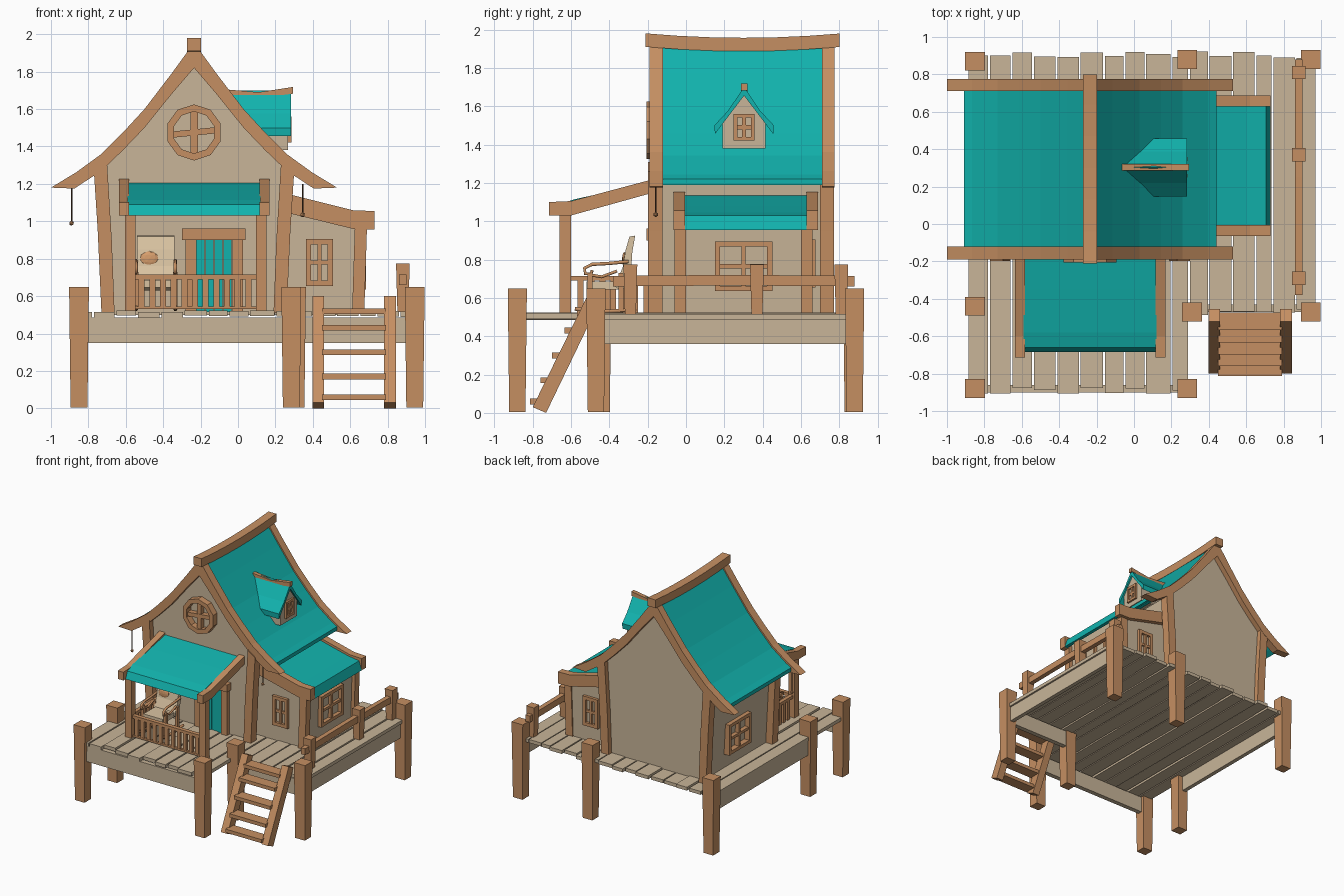
import bpy, bmesh, math, random
from mathutils import Vector

if "Cube" in bpy.data.objects:
    bpy.data.objects.remove(bpy.data.objects["Cube"])
random.seed(4)


def material(name, rgb):
    m = bpy.data.materials.new(name)
    m.diffuse_color = (*rgb, 1)
    m.use_nodes = True
    m.node_tree.nodes["Principled BSDF"].inputs["Base Color"].default_value = m.diffuse_color
    return m


WOOD = material("warm wood", (0.56, 0.275, 0.122))
BEIGE = material("pale plaster and planks", (0.58, 0.46, 0.315))
TEAL = material("teal", (0.006, 0.45, 0.42))
CREAM = material("cream cloth", (0.70, 0.55, 0.36))
PATCH = material("orange patch", (0.68, 0.34, 0.15))
IRON = material("dark iron", (0.08, 0.04, 0.02))
CX = -0.235                                     # house centre line


def finish(name, bm, mat):
    bmesh.ops.recalc_face_normals(bm, faces=bm.faces)
    me = bpy.data.meshes.new(name)
    bm.to_mesh(me)
    bm.free()
    me.materials.append(mat)
    ob = bpy.data.objects.new(name, me)
    bpy.context.collection.objects.link(ob)
    return ob


def prism(name, pts, axis, lo, hi, mat):
    """Extrude a profile: (x,z) along 'y' or (y,z) along 'x'."""
    bm = bmesh.new()
    def at(p, d):
        return (p[0], d, p[1]) if axis == 'y' else (d, p[0], p[1])
    a = [bm.verts.new(at(p, lo)) for p in pts]
    b = [bm.verts.new(at(p, hi)) for p in pts]
    bm.faces.new(a)
    bm.faces.new(b)
    n = len(pts)
    for i in range(n):
        bm.faces.new((a[i], a[(i + 1) % n], b[(i + 1) % n], b[i]))
    return finish(name, bm, mat)


def box(name, x0, x1, y0, y1, z0, z1, mat, taper=1.0):
    bm = bmesh.new()
    bmesh.ops.create_cube(bm, size=1)
    for v in bm.verts:
        k = taper if v.co.z < 0 else 1
        v.co = ((x0 + x1) / 2 + v.co.x * k * (x1 - x0), (y0 + y1) / 2 + v.co.y * k * (y1 - y0),
                (z0 + z1) / 2 + v.co.z * (z1 - z0))
    return finish(name, bm, mat)


def tube(name, pts, r, mat):
    cu = bpy.data.curves.new(name, 'CURVE')
    cu.dimensions = '3D'
    cu.bevel_depth, cu.bevel_resolution, cu.use_fill_caps = r, 1, True
    sp = cu.splines.new('POLY')
    sp.points.add(len(pts) - 1)
    for p, co in zip(sp.points, pts):
        p.co = (*co, 1)
    cu.materials.append(mat)
    bpy.context.collection.objects.link(bpy.data.objects.new(name, cu))


def window(name, axis, u, z, w, h, d0, d1, t=0.028):
    """Frame with cross bars; u runs along the wall, d0..d1 is its depth."""
    def part(n, ua, ub, za, zb, e=0.0):
        if axis == 'y':
            box(name + n, ua, ub, d0 + e, d1 - e, za, zb, WOOD)
        else:
            box(name + n, d0 + e, d1 - e, ua, ub, za, zb, WOOD)
    for s in (-1, 1):
        c = u + s * (w - t) / 2
        part("_jamb", c - t / 2, c + t / 2, z - h / 2, z + h / 2)
        c = z + s * (h - t) / 2
        part("_rail", u - w / 2, u + w / 2, c - t / 2, c + t / 2, 0.002)
    part("_mullion", u - 0.011, u + 0.011, z - h / 2, z + h / 2, 0.006)
    part("_crossbar", u - w / 2, u + w / 2, z - 0.011, z + 0.011, 0.008)


# deck planks (L-shaped) with uneven ends
edges = [-.89, -.775, -.655, -.54, -.415, -.29, -.16, -.05, .06, .2, .295, .4, .525, .65, .74, .865, .975]
for a, b in zip(edges, edges[1:]):
    j = lambda: random.uniform(-.02, .02)
    front = -0.89 if b < 0.3 else -0.47
    z = 0.505 + random.uniform(-.006, .006)
    box("deck_plank", a + .005, b - .005, front + j(), 0.905 + j(), z - .015, z + .014, BEIGE)
# deck edge beams
box("front_beam", -.85, .24, -.90, -.86, .35, .485, BEIGE)
box("side_front_beam", .33, .93, -.47, -.43, .35, .485, BEIGE)
box("right_beam", .92, .955, -.45, .86, .36, .495, BEIGE)
box("left_beam", -.88, -.845, -.45, .87, .36, .495, BEIGE)
# foundation posts
for x, y in [(-.85, -.88), (.285, -.88), (.31, -.47), (.945, -.47), (-.85, -.44), (-.85, .87), (.285, .88), (.945, .88)]:
    box("deck_post", x - .053, x + .053, y - .05, y + .05, 0.005, .65, WOOD, 0.85)

# house body and curved roof
up = [(0, 1.955), (.12, 1.79), (.265, 1.6), (.38, 1.475), (.495, 1.36), (.63, 1.262), (.765, 1.18)]
low = [(.64, 1.175), (.495, 1.27), (.38, 1.38), (.265, 1.50), (.12, 1.68), (0, 1.82)]
wall = [(.432, .5), (.475, 1.30)] + [(d, z + .012) for d, z in low[2:]]
prism("house_walls", [(CX + d, z) for d, z in wall] + [(CX - d, z) for d, z in wall[-2::-1]],
      'y', -.15, .73, BEIGE)
skin = up[:-1] + [(.675, 1.238)]
for s in (-1, 1):
    prism("main_roof", [(CX + s * d, z - .018) for d, z in skin] +
          [(CX + s * d, z - .05) for d, z in reversed(skin)], 'y', -.125, .715, TEAL)
    for y0, y1 in ((-.19, -.12), (.71, .775)):
        prism("barge_board", [(CX + s * d, z) for d, z in up + low], 'y', y0, y1, WOOD)
        prism("corner_post", [(CX + s * d, z) for d, z in
              [(.495, .51), (.425, .51), (.44, .9), (.465, 1.31), (.535, 1.26), (.515, .95)]],
              'y', y0 - .008 if y0 < 0 else y0 - .01, y1 - .003, WOOD)
# sagging ridge beam
ys = [-.21, -.04, .13, .30, .47, .64, .80]
sag = lambda y: 1.957 + .022 * ((y - .3) / .5) ** 2
prism("ridge_beam", [(y, sag(y)) for y in ys] + [(y, sag(y) - .07) for y in reversed(ys)],
      'x', CX - .037, CX + .037, WOOD)

# round gable window
bm = bmesh.new()
rings = []
for i in range(10):
    t = 2 * math.pi * (i + .5) / 10
    rings.append([bm.verts.new((CX + r * math.cos(t), y, 1.475 + r * math.sin(t)))
                  for r, y in ((.15, -.14), (.15, -.205), (.112, -.205), (.112, -.14))])
for i in range(10):
    a, b = rings[i], rings[(i + 1) % 10]
    for k in range(4):
        bm.faces.new((a[k], a[(k + 1) % 4], b[(k + 1) % 4], b[k]))
finish("round_window_frame", bm, WOOD)
box("round_window_bar", CX - .02, CX + .02, -.19, -.14, 1.36, 1.59, WOOD)
prism("round_window_bar", [(CX - .115, 1.447), (CX + .115, 1.47), (CX + .115, 1.503), (CX - .115, 1.48)],
      'y', -.195, -.14, WOOD)

# front door with boards and frame
for i in range(4):
    box("door_board", -.222 + i * .048, -.178 + i * .048, -.168 - .004 * (i % 2), -.14, .515, .91, TEAL)
for x in (-.28, -.03):
    box("door_jamb", x, x + .057, -.19, -.14, .515, .91, WOOD)
box("door_lintel", -.30, .04, -.205, -.14, .90, .962, WOOD)

# porch roof, rails, posts
prism("porch_roof", [(-.15, 1.205), (-.35, 1.165), (-.58, 1.115), (-.66, 1.09), (-.685, 1.03),
                     (-.66, 1.03), (-.64, 1.06), (-.35, 1.135), (-.15, 1.175)], 'x', -.59, .12, TEAL)
for x in (-.636, .115):
    prism("porch_rafter", [(-.715, 1.10), (-.60, 1.105), (-.15, 1.225), (-.15, 1.155), (-.60, 1.03), (-.715, 1.03)],
          'x', x, x + .053, WOOD)
for x in (-.605, .095):
    box("porch_post", x, x + .058, -.66, -.60, .51, 1.06, WOOD)
# porch railings: front and left
box("porch_front_rail", -.55, .10, -.645, -.61, .69, .715, WOOD)
box("porch_front_lower_rail", -.55, .10, -.64, -.615, .53, .545, WOOD)
for i in range(11):
    x = -.515 + i * .057
    box("porch_baluster", x - .016, x + .016, -.638, -.617, .54, .695, WOOD)
box("porch_left_rail", -.592, -.56, -.60, -.17, .69, .715, WOOD)
for i in range(7):
    y = -.55 + i * .057
    box("porch_left_baluster", -.587, -.565, y - .015, y + .015, .515, .695, WOOD)

# chair on the porch
prism("chair_back", [(-.37, .66), (-.33, .76), (-.315, .85), (-.295, .92), (-.265, .925), (-.28, .84),
                     (-.285, .76), (-.33, .63)], 'x', -.54, -.34, CREAM)
box("chair_seat", -.53, -.35, -.52, -.33, .645, .685, CREAM)
bm = bmesh.new()
bmesh.ops.create_icosphere(bm, subdivisions=2, radius=1)
for v in bm.verts:
    v.co = Vector((-.475, -.322, .80)) + Vector((v.co.x * .05, v.co.y * .012, v.co.z * .04))
finish("chair_patch", bm, PATCH)
for x in (-.545, -.335):
    tube("chair_arm", [(x, y, z) for y, z in [(-.30, .79), (-.40, .78), (-.49, .775), (-.53, .755), (-.525, .725),
                                              (-.495, .725), (-.49, .745)]], .010, WOOD)
    tube("chair_brace", [(x, -.50, .72), (x, -.44, .71), (x, -.36, .74)], .009, WOOD)
    for y in (-.50, -.34):
        box("chair_leg", x - .012, x + .012, y - .013, y + .013, .53, .73, WOOD)
    tube("chair_rocker", [(x, y, .53 + .5 * (y + .42) ** 2) for y in (-.58, -.5, -.42, -.34, -.26)], .011, WOOD)

# side annex
prism("annex_walls", [(.15, .5), (.645, .5), (.66, 1.0), (.15, 1.10)], 'y', -.035, .65, BEIGE)
prism("annex_roof", [(.15, 1.15), (.27, 1.125), (.45, 1.08), (.60, 1.045), (.705, 1.03), (.73, .955), (.70, .955),
                     (.68, .99), (.45, 1.04), (.15, 1.10)], 'y', -.01, .635, TEAL)
for y in (-.065, .628):
    prism("annex_rafter", [(.2, 1.16), (.27, 1.145), (.45, 1.10), (.62, 1.058), (.73, 1.055), (.73, .955),
                           (.62, .958), (.45, 1.0), (.2, 1.06)], 'y', y, y + .06, WOOD)
for y in (-.06, .60):
    prism("annex_post", [(.61, .51), (.675, .51), (.69, .98), (.625, .98)], 'y', y, y + .06, WOOD)
window("annex_front_window", 'y', .435, .78, .145, .25, -.06, -.03)
window("annex_back_window", 'y', .435, .78, .145, .25, .645, .675)
window("annex_side_window", 'x', .30, .765, .30, .26, .635, .685)
window("left_window", 'x', .30, .765, .30, .26, -.725, -.67)

# dormer on the right slope
prism("dormer_body", [(.19, 1.38), (.415, 1.38), (.415, 1.53), (.303, 1.66), (.19, 1.53)], 'x', -.02, .268, BEIGE)
for s in (-1, 1):
    prism("dormer_roof", [(.303, 1.70), (.303 + s * .085, 1.575), (.303 + s * .155, 1.50), (.303 + s * .152, 1.455),
                          (.303 + s * .08, 1.55), (.303, 1.655)], 'x', -.04, .283, TEAL)
prism("dormer_ridge", [(-.065, 1.705), (.11, 1.69), (.293, 1.718), (.293, 1.682), (.11, 1.66), (-.065, 1.67)],
      'y', .286, .32, WOOD)
window("dormer_window", 'x', .303, 1.49, .11, .14, .255, .285, .02)

# right-hand railing
prism("right_rail", [(-.38, .66), (.25, .665), (.88, .66), (.88, .715), (.25, .72), (-.38, .715)], 'x', .86, .90, WOOD)
for y in (-.29, .37, .81):
    box("right_rail_post", .845, .918, y - .036, y + .036, .515, .775, WOOD, .8)

# ladder
for x in (.397, .78):
    prism("ladder_rail", [(-.80, .03), (-.73, .0), (-.455, .57), (-.52, .60)], 'x', x, x + .064, WOOD)
for y, z in [(-.765, .06), (-.71, .17), (-.65, .30), (-.585, .43), (-.52, .52)]:
    box("ladder_step", .45, .79, y - .048, y + .048, z - .015, z + .015, WOOD)

# small hanging bells at the eaves
for x, top, end in ((-.89, 1.18, .99), (.345, 1.20, 1.035)):
    tube("bell_cord", [(x, -.158, top), (x, -.158, end)], .004, IRON)
    bm = bmesh.new()
    bmesh.ops.create_icosphere(bm, subdivisions=1, radius=.014)
    bmesh.ops.translate(bm, verts=bm.verts, vec=(x, -.158, end))
    finish("bell", bm, WOOD)
